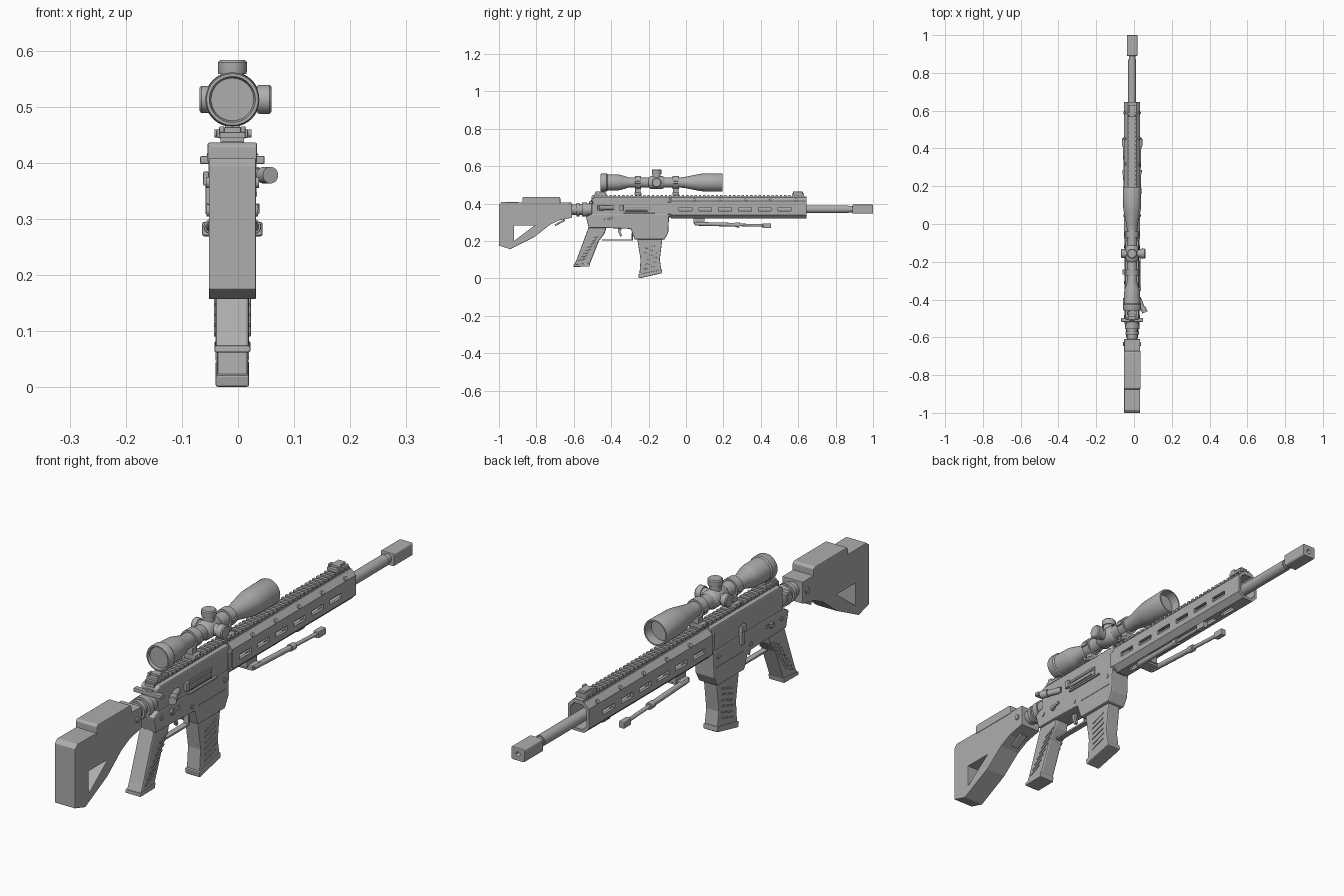
import bpy, bmesh, math
from mathutils import Vector, Matrix

if "Cube" in bpy.data.objects:
    bpy.data.objects.remove(bpy.data.objects["Cube"])

GREY = (0.42, 0.42, 0.42, 1)
steel = bpy.data.materials.new("plain grey")
steel.use_nodes = True
steel.diffuse_color = GREY
steel.node_tree.nodes["Principled BSDF"].inputs["Base Color"].default_value = GREY
MID = -0.01  # the centre plane of the body


def finish(name, bm, smooth=False):
    bmesh.ops.recalc_face_normals(bm, faces=bm.faces)
    mesh = bpy.data.meshes.new(name)
    bm.to_mesh(mesh)
    bm.free()
    mesh.materials.append(steel)
    ob = bpy.data.objects.new(name, mesh)
    ob.location.x = MID
    bpy.context.collection.objects.link(ob)
    if smooth:
        bpy.ops.object.select_all(action='DESELECT')
        ob.select_set(True)
        bpy.context.view_layer.objects.active = ob
        bpy.ops.object.shade_smooth_by_angle(angle=math.radians(35))
    return ob


def bevel(ob, width):
    mod = ob.modifiers.new("Bevel", 'BEVEL')
    mod.width, mod.segments, mod.limit_method = width, 2, 'ANGLE'
    return ob


def prism(name, pts, a, b, axis='x', edge=0):
    """Extrude an outline (y, z) along x, or (x, z) along y."""
    bm = bmesh.new()
    place = (lambda p: (a, *p)) if axis == 'x' else (lambda p: (p[0], a, p[1]))
    face = bm.faces.new([bm.verts.new(place(p)) for p in pts])
    out = bmesh.ops.extrude_face_region(bm, geom=[face])
    move = Vector((b - a, 0, 0) if axis == 'x' else (0, b - a, 0))
    bmesh.ops.translate(bm, vec=move, verts=[v for v in out['geom'] if isinstance(v, bmesh.types.BMVert)])
    ob = finish(name, bm)
    return bevel(ob, edge) if edge else ob


def boxes(name, items, edge=0):
    """Several boxes in one mesh; each is (centre, size, tilt about x)."""
    bm = bmesh.new()
    for centre, size, tilt in items:
        mat = Matrix.Translation(centre) @ Matrix.Rotation(tilt, 4, 'X') @ Matrix.Diagonal((*size, 1))
        bmesh.ops.create_cube(bm, size=1, matrix=mat)
    ob = finish(name, bm)
    return bevel(ob, edge) if edge else ob


def lathe(name, profile, origin=(0, 0, 0), way=(0, 1, 0), sides=32):
    """Turn (distance, radius) pairs about an axis through origin."""
    bm = bmesh.new()
    turn = Matrix.Translation(origin) @ Vector((0, 0, 1)).rotation_difference(Vector(way)).to_matrix().to_4x4()
    rings = []
    for d, r in [(profile[0][0], 0), *profile, (profile[-1][0], 0)]:
        angles = [math.tau * i / sides for i in range(sides)]
        rings.append([bm.verts.new(turn @ Vector((r * math.cos(t), r * math.sin(t), d))) for t in angles])
    for lo, hi in zip(rings, rings[1:]):
        for i in range(sides):
            j = (i + 1) % sides
            bm.faces.new((lo[i], lo[j], hi[j], hi[i]))
    bmesh.ops.remove_doubles(bm, verts=bm.verts, dist=1e-5)
    return finish(name, bm, True)


def rod(name, start, end, r, sides=16):
    way = Vector(end) - Vector(start)
    return lathe(name, [(0, r), (way.length, r)], start, way, sides)


def cut(ob, cutter):
    mod = ob.modifiers.new("Cut", 'BOOLEAN')
    mod.operation, mod.solver, mod.object = 'DIFFERENCE', 'EXACT', cutter
    bpy.context.view_layer.objects.active = ob
    bpy.ops.object.modifier_apply(modifier=mod.name)
    bpy.data.objects.remove(cutter)


# Stock with its triangular window, cheek rest and latch
stock = prism("stock", [(-1, .395), (-.985, .408), (-.61, .405), (-.61, .325), (-.68, .31), (-.73, .285),
                        (-.81, .222), (-.94, .157), (-1, .175)], -.042, .042)
cut(stock, prism("window_cutter", [(-.92, .283), (-.92, .2), (-.81, .283)], -.1, .1))
bevel(stock, .005)
prism("cheek_rest", [(-.875, .4), (-.875, .43), (-.868, .436), (-.68, .436), (-.672, .43), (-.672, .4)],
      -.044, .044, edge=.003)
boxes("stock_latch", [((0, -.675, .298), (.03, .06, .01), .5)], .002)
rod("stock_pin", (-.047, -.635, .365), (.047, -.635, .365), .01)

# Buffer tube with lock rings
lathe("buffer_tube", [(-.63, .028), (-.585, .028), (-.585, .036), (-.57, .036), (-.57, .029), (-.555, .029),
                      (-.555, .038), (-.53, .038), (-.53, .033), (-.48, .033)], (0, 0, .368))

# Receiver, magazine well and grip
prism("upper_receiver", [(-.505, .33), (-.505, .425), (-.49, .433), (-.085, .433), (-.085, .33)],
      -.036, .036, edge=.005)
prism("lower_receiver", [(-.535, .33), (-.505, .345), (-.09, .345), (-.095, .245), (-.115, .208),
                         (-.275, .208), (-.295, .265), (-.44, .27), (-.52, .27)], -.039, .039, edge=.005)
prism("grip", [(-.515, .29), (-.42, .29), (-.435, .24), (-.465, .2), (-.515, .075), (-.6, .068), (-.585, .1)],
      -.03, .03, edge=.007)
prism("grip_cap", [(-.602, .074), (-.513, .083), (-.516, .063), (-.603, .062)], -.032, .032, edge=.003)
boxes("grip_ribs", [((0, -.548 + .012 * i, .105 + .018 * i), (.066, .055, .006), .45) for i in range(8)], .001)

# Magazine with slanted ribs and base plate
prism("magazine", [(-.262, .22), (-.125, .22), (-.14, .1), (-.13, .035), (-.25, .01), (-.243, .1)],
      -.027, .027, edge=.004)
prism("magazine_base", [(-.256, .022), (-.128, .048), (-.127, .028), (-.252, 0)], -.03, .03, edge=.004)
boxes("magazine_ribs", [((0, -.19 + .004 * (i % 2), .06 + .022 * i), (.06, .065, .006), .3)
                        for i in range(6)], .001)

# Trigger and guard
boxes("trigger_guard", [((0, -.37, .205), (.022, .16, .007), 0), ((0, -.288, .222), (.022, .007, .04), 0)], .001)
prism("trigger", [(-.365, .275), (-.34, .275), (-.35, .25), (-.342, .228), (-.352, .224), (-.362, .25)],
      -.006, .006, edge=.001)

# Controls on the right side (+x)
boxes("ejection_port", [((.037, -.265, .372), (.007, .14, .038), 0), ((.041, -.265, .38), (.007, .13, .008), 0),
                        ((.041, -.265, .362), (.007, .12, .006), 0), ((.042, -.345, .378), (.012, .02, .03), 0)], .002)
rod("forward_assist", (.034, -.39, .378), (.058, -.45, .378), .012)
rod("forward_assist_button", (.056, -.442, .378), (.068, -.468, .378), .015)
boxes("dust_cover_hinge", [((.038, -.25, .345), (.012, .17, .007), 0)], .001)
# Controls on both sides
for x, side in ((1, "right"), (-1, "left")):
    rod(side + "_selector_pivot", (x * .036, -.43, .315), (x * .046, -.43, .315), .011)
    boxes(side + "_selector_lever", [((x * .045, -.415, .318), (.006, .045, .01), .2)], .001)
    for y, z in ((-.49, .315), (-.31, .29), (-.12, .315)):
        rod(side + "_receiver_pin", (x * .036, y, z), (x * .042, y, z), .008)
    boxes(side + "_receiver_seam", [((x * .039, -.19, .278), (.003, .16, .004), 0)])
boxes("bolt_catch", [((-.042, -.255, .345), (.012, .02, .07), 0), ((-.047, -.255, .372), (.01, .026, .025), 0)], .002)
boxes("charging_handle", [((0, -.508, .405), (.115, .02, .015), 0), ((0, -.48, .41), (.03, .06, .018), 0)], .003)

# Hollow handguard with slots
def octagon(w, lo, hi, c):
    return [(w, lo + c), (w, hi - c), (w - c, hi), (c - w, hi), (-w, hi - c), (-w, lo + c), (c - w, lo), (w - c, lo)]

guard = prism("handguard", octagon(.043, .32, .433, .02), -.08, .645, 'y')
cut(guard, prism("bore_cutter", octagon(.033, .331, .422, .016), -.06, .7, 'y'))
slots = [-.003 + .106 * i for i in range(6)]
cut(guard, boxes("side_slot_cutter", [((0, y, .37), (.2, .068, .018), 0) for y in slots]))
cut(guard, boxes("bottom_slot_cutter", [((0, y, .32), (.018, .068, .06), 0) for y in slots]))
for x in (1, -1):
    for i in range(5):
        y = .055 + .136 * i - .01
        rod("handguard_screw", (x * .025, y, .41), (x * .042, y, .421), .008, 12)
prism("barrel_nut", octagon(.04, .325, .425, .02), -.1, -.06, 'y')

# Top rail
boxes("rail_base", [((0, .07, .432), (.036, 1.15, .012), 0)])
boxes("rail_teeth", [((0, -.495 + .0228 * i, .44), (.042, .012, .011), 0) for i in range(50)])

# Barrel and muzzle block
lathe("barrel", [(-.08, .021), (.87, .021), (.87, .017), (.9, .017)], (0, 0, .37))
muzzle = prism("muzzle", octagon(.028, .346, .394, .004), .89, 1, 'y')
cut(muzzle, rod("muzzle_bore_cutter", (0, .95, .37), (0, 1.05, .37), .008))
bevel(muzzle, .003)

# Folded flip sights
for y, name in ((.598, "front_sight"), (-.458, "rear_sight")):
    boxes(name, [((0, y, .449), (.046, .064, .012), 0), ((0, y + .004, .458), (.03, .045, .012), 0),
                 ((.019, y - .015, .457), (.009, .02, .016), 0), ((-.019, y - .015, .457), (.009, .02, .016), 0)], .002)

# Folded bipod
boxes("bipod_mount", [((0, .07, .307), (.04, .06, .03), 0), ((0, .07, .293), (.075, .05, .018), 0)], .003)
for x, side in ((1, "right"), (-1, "left")):
    a, b = Vector((x * .032, .055, .292)), Vector((x * .043, .455, .282))
    rod(side + "_leg_sleeve", a, a.lerp(b, .55), .010)
    rod(side + "_leg_collar", a.lerp(b, .52), a.lerp(b, .58), .013)
    rod(side + "_leg", a.lerp(b, .5), a.lerp(b, .95), .007)
    boxes(side + "_foot", [((x * .043, .432, .282), (.022, .045, .026), 0)], .004)

# Scope: cupped objective, tube and eyepiece
SZ = .513
lathe("scope", [(-.447, .038), (-.457, .041), (-.457, .046), (-.452, .048), (-.425, .048), (-.42, .044),
                (-.36, .042), (-.345, .039), (-.305, .027), (-.03, .027), (.0, .031), (.065, .044), (.085, .047),
                (.19, .049), (.195, .047), (.195, .042), (.16, .04)], (0, 0, SZ), sides=40)
lathe("scope_saddle", [(-.2, .027), (-.19, .034), (-.125, .034), (-.115, .027)], (0, 0, SZ))

knob = [(.02, .021), (.045, .021), (.045, .025), (.051, .026), (.066, .026), (.07, .022)]
for name, way, size in (("top_turret", (0, 0, 1), 1), ("right_turret", (1, 0, 0), 1),
                        ("left_turret", (-1, 0, 0), .84)):
    lathe(name, [(d * size, r * (size + 1) / 2) for d, r in knob], (0, -.157, SZ), way)

# Scope mounts
for y, name in ((-.257, "rear_scope_mount"), (-.055, "front_scope_mount")):
    lathe(name + "_ring", [(y - .017, .034), (y + .017, .034)], (0, 0, SZ))
    boxes(name, [((0, y, .452), (.056, .036, .016), 0), ((0, y, .468), (.026, .03, .035), 0),
                 ((0, y, SZ), (.078, .03, .014), 0)], .003)
    rod(name + "_bolt", (-.032, y, .452), (.034, y, .452), .007)
